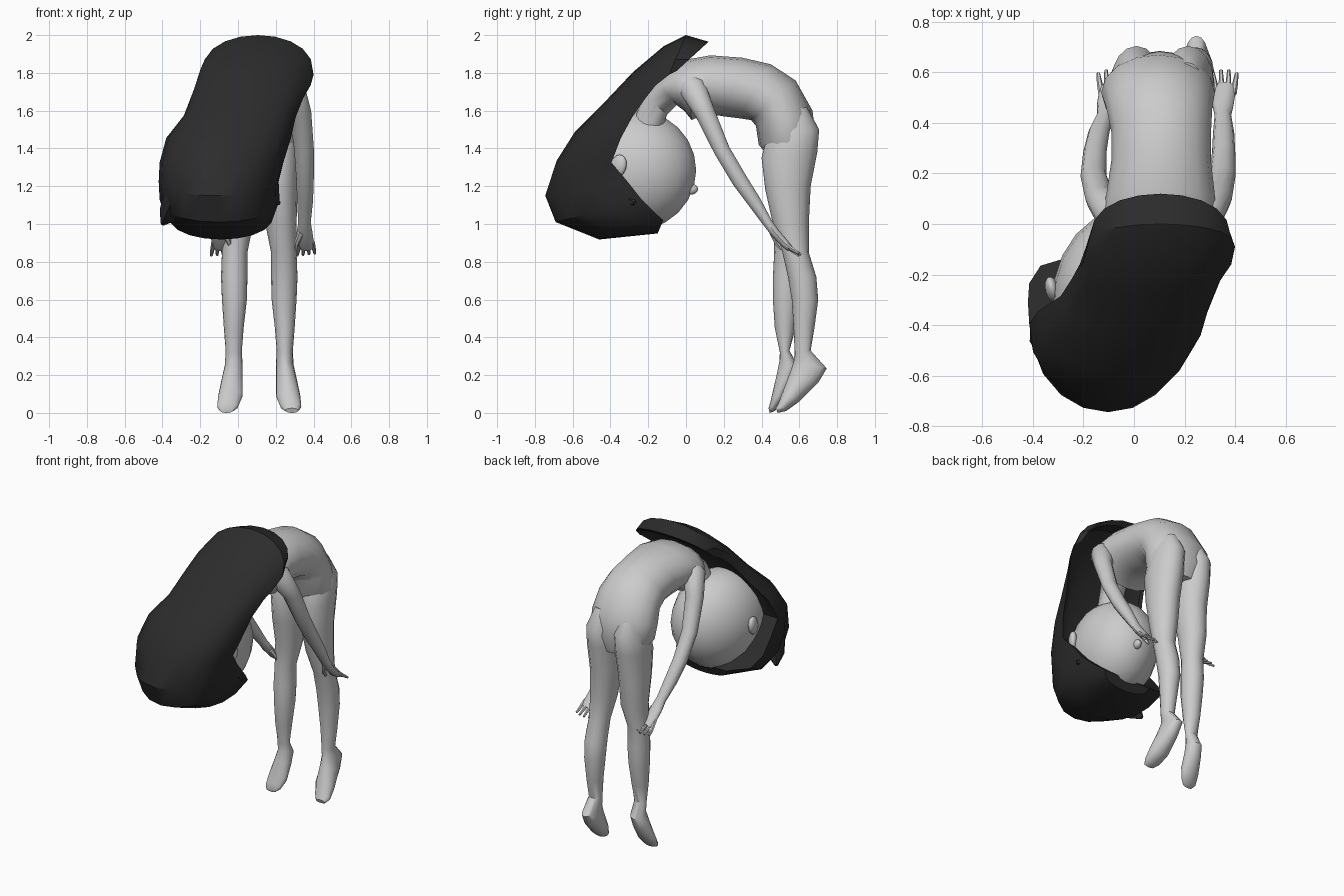
import bpy, bmesh, math
from mathutils import Vector, Euler

N = 16


def loft(name, rings, smooth=40):
    """Skin a list of equal-sized point rings and cap both ends."""
    bm = bmesh.new()
    vr = [[bm.verts.new(p) for p in ring] for ring in rings]
    n = len(vr[0])
    for a, b in zip(vr, vr[1:]):
        for i in range(n):
            j = (i + 1) % n
            bm.faces.new((a[i], a[j], b[j], b[i]))
    bm.faces.new(vr[0])
    bm.faces.new(vr[-1])
    bmesh.ops.recalc_face_normals(bm, faces=bm.faces)
    me = bpy.data.meshes.new(name)
    bm.to_mesh(me)
    bm.free()
    ob = bpy.data.objects.new(name, me)
    bpy.context.collection.objects.link(ob)
    finish(ob, smooth)
    return ob


def finish(ob, angle):
    bpy.ops.object.select_all(action='DESELECT')
    ob.select_set(True)
    bpy.context.view_layer.objects.active = ob
    bpy.ops.object.shade_smooth_by_angle(angle=math.radians(angle))


def oval(row):
    """Elliptical section from back point, front point and x range."""
    oy, oz, iy, iz, x0, x1 = row
    out = []
    for k in range(N):
        a = 2 * math.pi * k / N
        c, s = math.cos(a), math.sin(a)
        out.append(((x0 + x1) / 2 + c * (x1 - x0) / 2,
                    (oy + iy) / 2 + s * (oy - iy) / 2,
                    (oz + iz) / 2 + s * (oz - iz) / 2))
    return out


def tube(name, path, n=10):
    """Tube along (x, y, z, half width, half thickness) points."""
    pts = [Vector(p[:3]) for p in path]
    rings = []
    for i, p in enumerate(path):
        d = (pts[min(i + 1, len(pts) - 1)] - pts[max(i - 1, 0)]).normalized()
        side = (Vector((1, 0, 0)) - d * d.x).normalized()
        up = d.cross(side)
        rings.append([pts[i] + side * p[3] * math.cos(2 * math.pi * k / n)
                      + up * p[4] * math.sin(2 * math.pi * k / n) for k in range(n)])
    return loft(name, rings, 50)


def ball(name, loc, scale, rot=(0, 0, 0), seg=20):
    bpy.ops.mesh.primitive_uv_sphere_add(segments=seg, ring_count=seg // 2 + 2, location=loc, rotation=rot)
    ob = bpy.context.object
    ob.name = name
    ob.scale = scale
    finish(ob, 40)
    return ob


# Torso arching forward, ending in the neck
loft("torso", [oval(r) for r in [
    (.65, 1.35, .45, 1.34, -.04, .27),
    (.685, 1.46, .385, 1.42, -.115, .32),
    (.67, 1.60, .37, 1.52, -.13, .32),
    (.58, 1.76, .345, 1.55, -.11, .31),
    (.45, 1.845, .28, 1.56, -.09, .305),
    (.30, 1.88, .20, 1.57, -.09, .305),
    (.13, 1.893, .10, 1.585, -.11, .32),
    (.0, 1.87, .03, 1.55, -.14, .33),
    (-.08, 1.82, -.01, 1.60, -.11, .31),
    (-.15, 1.75, -.05, 1.63, -.02, .20),
    (-.22, 1.68, -.10, 1.58, -.04, .12),
    (-.29, 1.52, -.14, 1.45, -.06, .10)]])

# Legs: the left one mirrors the right, set a little further forward
leg = [
    (.64, 1.62, .48, 1.58, .15, .27),
    (.705, 1.50, .43, 1.47, .115, .315),
    (.695, 1.38, .40, 1.35, .115, .32),
    (.66, 1.20, .42, 1.18, .125, .315),
    (.65, 1.0, .46, 1.0, .145, .31),
    (.65, .85, .51, .85, .175, .31),
    (.69, .72, .54, .72, .175, .315),
    (.70, .60, .56, .60, .178, .31),
    (.68, .45, .57, .45, .195, .30),
    (.66, .33, .575, .32, .205, .29),
    (.745, .235, .57, .27, .20, .295),
    (.70, .16, .55, .21, .20, .31),
    (.60, .06, .515, .12, .20, .33),
    (.53, .01, .49, .055, .225, .335),
    (.485, .0, .475, .025, .25, .32)]


def forward(y, z):
    if z < .34:
        return .44 + (y - .48) * .6
    return y - .1 * min(1, max(0, (1.0 - z) / .35))


loft("right_leg", [oval(r) for r in leg])
loft("left_leg", [oval((forward(a, b), b, forward(c, d), d, .225 - f, .225 - e))
                  for a, b, c, d, e, f in leg])

# Arms hanging back toward the knees, with hands
profile = [(.0, 1.77, .04, .05), (.035, 1.72, .07, .075), (.10, 1.59, .058, .056),
           (.19, 1.39, .052, .045), (.285, 1.23, .046, .044), (.36, 1.12, .042, .038),
           (.43, 1.01, .033, .027), (.47, .955, .042, .025), (.53, .89, .043, .022),
           (.55, .87, .035, .018)]
arm_x = {"right": [.25, .285, .33, .35, .355, .355, .352, .352, .36, .365],
         "left": [-.04, -.085, -.135, -.16, -.155, -.14, -.115, -.105, -.095, -.09]}
for side, xs in arm_x.items():
    tube(side + "_arm", [(x, *p) for x, p in zip(xs, profile)])
    s = 1 if side == "right" else -1
    hx = xs[-2]
    for k in range(4):
        o = (k - 1.5) * .023
        tube(f"{side}_finger_{k + 1}", [(hx + o, .515, .905, .012, .012),
                                        (hx + o * 1.2, .56, .86 + k * .003, .011, .011),
                                        (hx + o * 1.35, .615 - abs(k - 1.5) * .012, .832 + k * .004, .007, .007)], 6)
    tube(side + "_thumb", [(hx - s * .025, .455, .955, .018, .016),
                           (hx - s * .05, .48, .90, .014, .014),
                           (hx - s * .053, .505, .865, .008, .008)], 6)

# Head hanging upside down, with ears and nose
turn = Euler((0, 0, math.radians(-11)))
centre = Vector((-.06, -.275, 1.285))


def on_head(x, y, z):
    v = Vector((x, y, z))
    v.rotate(turn)
    return centre + v


ball("head", centre, (.262, .335, .32), turn)
for s, name in ((1, "right_ear"), (-1, "left_ear")):
    ball(name, on_head(s * .262, -.035, .02), (.028, .05, .065),
         (math.radians(-25), 0, math.radians(-11 - 25 * s)), 12)
ball("nose", on_head(0, .305, -.10), (.026, .04, .03), turn, 10)

# Hair: a domed shell over the back and head; last value hollows the underside
hair_rows = [
    (.12, 1.965, -.05, 1.81, -.17, .38, .82),
    (.0, 2.0, -.09, 1.79, -.19, .40, .75),
    (-.12, 1.94, -.16, 1.735, -.215, .385, .7),
    (-.28, 1.805, -.215, 1.665, -.245, .345, .55),
    (-.45, 1.625, -.285, 1.565, -.29, .305, .3),
    (-.59, 1.485, -.345, 1.455, -.38, .28, .1),
    (-.685, 1.335, -.395, 1.325, -.415, .24, 0),
    (-.745, 1.15, -.31, 1.225, -.42, .215, 0),
    (-.69, 1.01, -.235, 1.13, -.415, .22, 0),
    (-.46, .918, -.165, 1.06, -.37, .19, 0),
    (-.15, .95, -.12, 1.02, -.22, .13, 0)]
rings = []
for oy, oz, iy, iz, x0, x1, hollow in hair_rows:
    ring = []
    for k in range(20):
        a = 2 * math.pi * k / 20
        h = abs(math.sin(a)) ** .8 * (1 if k <= 10 else hollow)
        ring.append(((x0 + x1) / 2 + math.cos(a) * (x1 - x0) / 2,
                     iy + h * (oy - iy), iz + h * (oz - iz)))
    rings.append(ring)
hair = loft("hair", rings, 35)
# Loose locks at the crown
locks = [tube("left_lock", [(-.30, -.50, 1.16, .09, .09), (-.36, -.45, 1.06, .06, .07), (-.40, -.40, 1.0, .012, .012)], 6),
         tube("right_lock", [(.10, -.36, 1.18, .08, .08), (.17, -.30, 1.13, .05, .05), (.22, -.27, 1.11, .01, .01)], 6)]

dark = bpy.data.materials.new("dark_hair")
dark.diffuse_color = (.025, .025, .025, 1)
for ob in [hair] + locks:
    ob.data.materials.append(dark)
